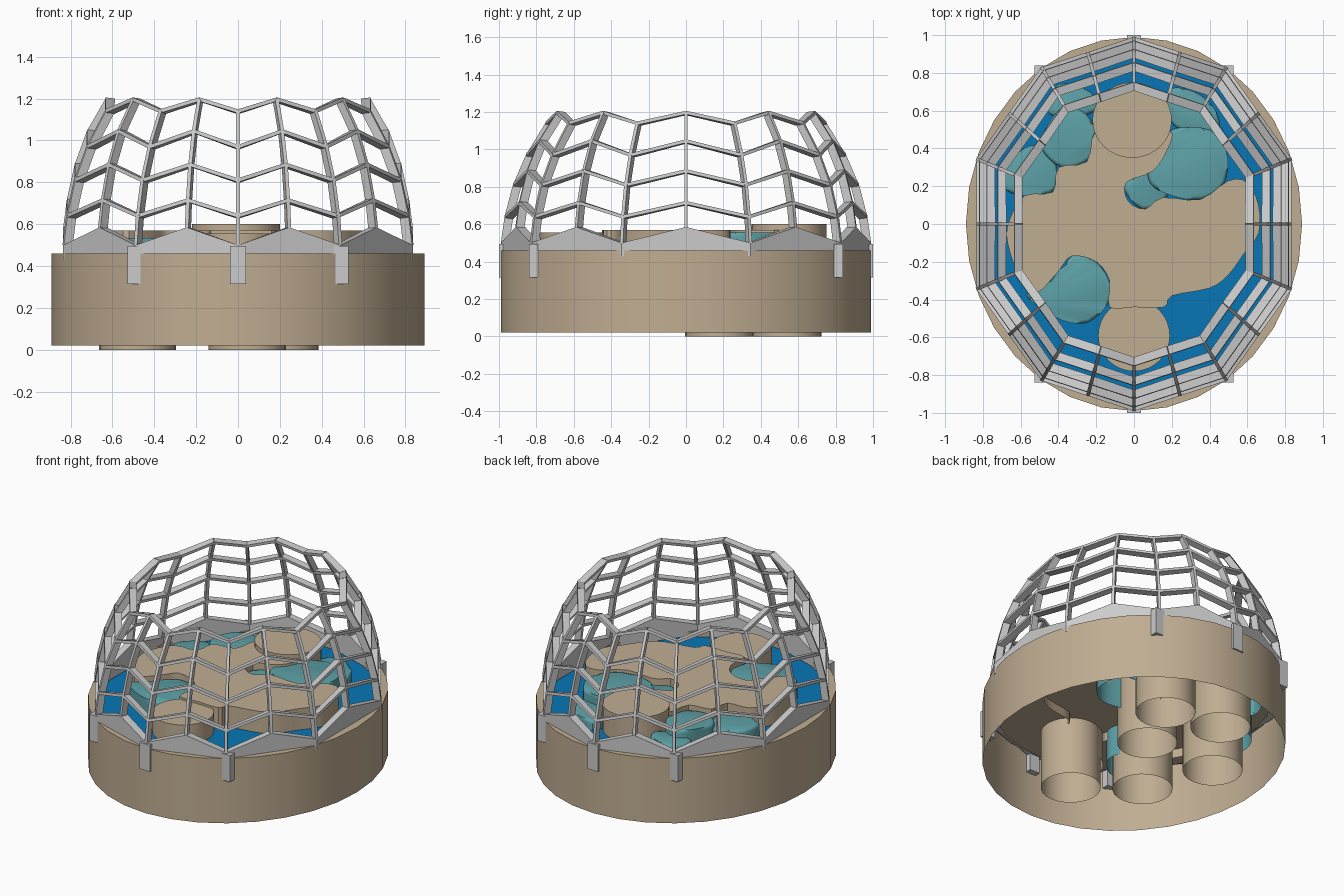
import bpy, bmesh, math
from mathutils import Vector

if "Cube" in bpy.data.objects:
    bpy.data.objects.remove(bpy.data.objects["Cube"])


def material(name, rgb):
    m = bpy.data.materials.new(name)
    m.diffuse_color = (*rgb, 1)
    m.use_nodes = True
    m.node_tree.nodes["Principled BSDF"].inputs["Base Color"].default_value = m.diffuse_color
    return m


SAND = material("sand", (0.53, 0.42, 0.29))
TEAL = material("teal", (0.11, 0.36, 0.39))
BLUE = material("blue", (0.002, 0.18, 0.46))


def finish(name, bm, mat=None, smooth=False):
    bmesh.ops.recalc_face_normals(bm, faces=bm.faces)
    me = bpy.data.meshes.new(name)
    bm.to_mesh(me)
    bm.free()
    ob = bpy.data.objects.new(name, me)
    bpy.context.collection.objects.link(ob)
    if mat:
        me.materials.append(mat)
    if smooth:
        bpy.ops.object.select_all(action='DESELECT')
        ob.select_set(True)
        bpy.context.view_layer.objects.active = ob
        bpy.ops.object.shade_smooth_by_angle(angle=math.radians(35))
    return ob


def ellipse(rx, ry, n, cx=0, cy=0):
    return [(cx + rx * math.cos(2 * math.pi * k / n), cy + ry * math.sin(2 * math.pi * k / n))
            for k in range(n)]


def soft(pts, steps=4):
    """Closed Catmull-Rom outline through the points."""
    out, n = [], len(pts)
    for i in range(n):
        a, b, c, d = (Vector(pts[(i + k) % n]) for k in (-1, 0, 1, 2))
        for s in range(steps):
            t = s / steps
            p = 0.5 * (2 * b + (c - a) * t + (2 * a - 5 * b + 4 * c - d) * t * t
                       + (3 * b - a - 3 * c + d) * t ** 3)
            out.append((p.x, p.y))
    return out


def plateau(name, outline, z0, z1, mat, bevel=0):
    """Vertical wall with a closed top and an open bottom."""
    bm = bmesh.new()
    n = len(outline)
    lo = [bm.verts.new((x, y, z0)) for x, y in outline]
    hi = [bm.verts.new((x, y, z1)) for x, y in outline]
    for i in range(n):
        j = (i + 1) % n
        bm.faces.new((lo[i], lo[j], hi[j], hi[i]))
    top = bm.faces.new(hi)
    if bevel:
        bmesh.ops.bevel(bm, geom=list(top.edges), offset=bevel, segments=3, profile=0.5, affect='EDGES')
    return finish(name, bm, mat, True)


# base: outer wall, narrow rim, recessed floor, open underneath
bm = bmesh.new()
rings = [[bm.verts.new((x, y, z)) for x, y in ellipse(0.89 * s, 0.99 * s, 32)]
         for s, z in ((1, 0.02), (1, 0.46), (0.93, 0.46), (0.93, 0.41))]
for a, b in zip(rings, rings[1:]):
    for i in range(32):
        j = (i + 1) % 32
        bm.faces.new((a[i], a[j], b[j], b[i]))
bm.faces.new(rings[-1])
finish("base_wall", bm, SAND, True)

# water surface
bm = bmesh.new()
bm.faces.new([bm.verts.new((x, y, 0.425)) for x, y in ellipse(0.83, 0.92, 32)])
finish("water", bm, BLUE)

# sand plateaus
plateau("central_plateau", soft([
    (.5, .23), (.6, .22), (.66, .1), (.66, -.05), (.58, -.16), (.5, -.27), (.4, -.34), (.2, -.38),
    (.16, -.44), (0, -.44), (-.13, -.44), (-.13, -.3), (-.2, -.2), (-.33, -.17),
    (-.4, -.25), (-.52, -.37), (-.6, -.3), (-.67, -.1), (-.66, .02), (-.58, .15), (-.43, .17),
    (-.4, .3), (-.25, .33), (-.2, .5), (0, .56), (.19, .5), (.18, .4), (.1, .28), (-.04, .22),
    (-.03, .12), (.06, .08), (.15, .14), (.35, .13)], 3), 0.35, 0.57, SAND)
plateau("back_plateau", ellipse(.21, .2, 32, -.01, .55), 0.2, 0.60, SAND)
plateau("front_plateau", ellipse(.19, .19, 32, 0, -.59), 0.2, 0.555, SAND)

# teal pools and mounds
plateau("front_left_pool", soft([(-.33, -.17), (-.2, -.2), (-.13, -.31), (-.13, -.41), (-.24, -.52),
                                 (-.38, -.51), (-.53, -.42), (-.56, -.36), (-.4, -.28)]), .2, .535, TEAL, .02)
plateau("right_pool_high", soft([(.2, .5), (.4, .5), (.49, .38), (.48, .22), (.36, .13), (.2, .15),
                                 (.09, .21), (.08, .31), (.17, .38)]), .2, .555, TEAL, .02)
plateau("right_pool_low", soft([(.16, .3), (.0, .25), (-.05, .18), (.04, .08), (.16, .12), (.2, .25)]),
        .2, .525, TEAL, .02)
plateau("left_pool_high", soft([(-.49, .4), (-.38, .3), (-.24, .34), (-.2, .46), (-.25, .58),
                                (-.37, .62), (-.46, .52)]), .2, .54, TEAL, .02)
plateau("left_pool_low", soft([(-.68, .18), (-.5, .15), (-.41, .2), (-.42, .34), (-.52, .42), (-.66, .34)]),
        .2, .51, TEAL, .02)
plateau("back_left_pool", soft([(-.46, .6), (-.36, .56), (-.2, .6), (-.23, .7), (-.4, .74)]), .2, .49, TEAL, .02)
plateau("back_right_pool", soft([(.17, .6), (.24, .5), (.42, .46), (.45, .56), (.36, .68), (.2, .72)]),
        .2, .49, TEAL, .02)

# open support tubes underneath
for i, (x, y, z) in enumerate([(-.48, .18, 0), (.045, .18, 0), (.2, .54, 0),
                               (-.32, -.3, .02), (.03, -.57, .02), (-.2, .59, .02)]):
    bm = bmesh.new()
    bmesh.ops.create_cone(bm, cap_ends=False, segments=24, radius1=.185, radius2=.185, depth=.41 - z)
    bmesh.ops.translate(bm, verts=bm.verts, vec=(x, y, (.41 + z) / 2))
    finish(f"support_tube_{i + 1}", bm, SAND, True)

# cage: decagon corners (low) alternating with side midpoints (high)
corners = [(0, .99), (.49, .83), (.835, .345), (.835, -.345), (.49, -.83),
           (0, -.99), (-.49, -.83), (-.835, -.345), (-.835, .345), (-.49, .83)]
plan = []
for i, c in enumerate(corners):
    d = corners[(i + 1) % 10]
    plan += [Vector((*c, 0)), Vector(((c[0] + d[0]) / 2, (c[1] + d[1]) / 2, 0))]
LOW, HIGH = (.5, .64, .81, .97, 1.14), (.585, .715, .885, 1.045, 1.197)
SCALE = (1, .98, .935, .865, .76)


def node(i, j):
    i %= 20
    p = plan[i] * SCALE[j]
    n = (plan[i].normalized() + Vector((0, 0, .12))).normalized()
    return Vector((p.x, p.y, (HIGH if i % 2 else LOW)[j])), n


def hexa(bm, pts):
    v = [bm.verts.new(p) for p in pts]
    for f in ((0, 1, 2, 3), (4, 5, 6, 7), (0, 1, 5, 4), (1, 2, 6, 5), (2, 3, 7, 6), (3, 0, 4, 7)):
        bm.faces.new([v[k] for k in f])


def beam(bm, a, b, width=.018, depth=.046):
    (p, n), (q, m) = a, b
    side = (q - p).cross(n + m).normalized() * width / 2
    hexa(bm, [p + side, p - side, p - side - n * depth, p + side - n * depth,
              q + side, q - side, q - side - m * depth, q + side - m * depth])


bm = bmesh.new()
for i in range(20):
    for j in range(1, 5):
        beam(bm, node(i, j - 1), node(i, j))
        beam(bm, node(i, j), node(i + 1, j))
finish("cage_lattice", bm)

# solid zigzag skirt under the lattice
bm = bmesh.new()
for i in range(20):
    pts = []
    for k in (i, i + 1):
        p, _ = node(k, 0)
        r = plan[k % 20]
        inner = r * .945
        pts += [(p.x, p.y, p.z), (r.x, r.y, .43), (inner.x, inner.y, .43), (inner.x, inner.y, p.z)]
    hexa(bm, pts)
finish("cage_skirt", bm)

# clips hanging from the front and back corners
bm = bmesh.new()
for c in (c for c in plan[::2] if abs(c.x) < .6):
    s = math.copysign(1, c.y)
    y0, y1 = c.y + s * .01, c.y - s * .04
    x0, x1 = c.x - .038, c.x + .038
    ring = [(x0, y0), (x1, y0), (x1, y1), (x0, y1)]
    hexa(bm, [(x, y, .315) for x, y in ring] + [(x, y, .495) for x, y in ring])
finish("cage_clips", bm)
